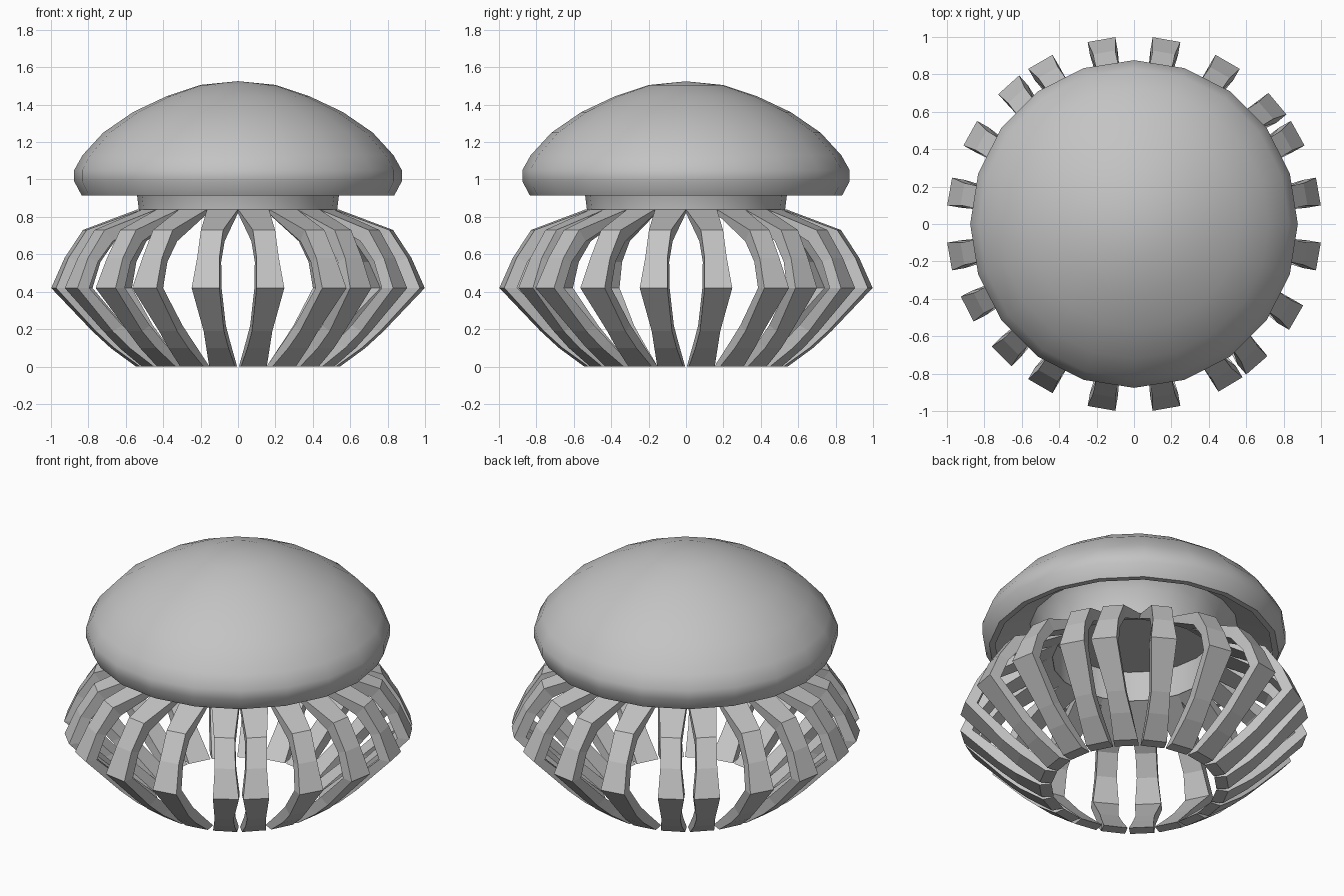
import bpy
import bmesh
from math import sin, cos, pi, radians
from mathutils import Vector

SIDES = 20

if "Cube" in bpy.data.objects:
    bpy.data.objects.remove(bpy.data.objects["Cube"], do_unlink=True)

grey = bpy.data.materials.new("plain grey")
grey.use_nodes = True
grey.diffuse_color = (0.55, 0.55, 0.55, 1)
grey.node_tree.nodes["Principled BSDF"].inputs["Base Color"].default_value = grey.diffuse_color


def finish(bm, name, smooth_angle=None):
    bmesh.ops.recalc_face_normals(bm, faces=bm.faces)
    mesh = bpy.data.meshes.new(name)
    bm.to_mesh(mesh)
    bm.free()
    mesh.materials.append(grey)
    obj = bpy.data.objects.new(name, mesh)
    bpy.context.collection.objects.link(obj)
    if smooth_angle:
        bpy.ops.object.select_all(action="DESELECT")
        obj.select_set(True)
        bpy.context.view_layer.objects.active = obj
        bpy.ops.object.shade_smooth_by_angle(angle=radians(smooth_angle))
    return obj


def lathe(name, profile, smooth_angle):
    bm = bmesh.new()
    verts = [bm.verts.new((r, 0, z)) for r, z in profile]
    edges = [bm.edges.new(pair) for pair in zip(verts, verts[1:])]
    bmesh.ops.spin(bm, geom=verts + edges, cent=(0, 0, 0), axis=(0, 0, 1),
                   angle=2 * pi, steps=SIDES, use_merge=False)
    bmesh.ops.remove_doubles(bm, verts=bm.verts, dist=0.0005)
    return finish(bm, name, smooth_angle)


# Domed bell: outer skin, thin rim, recessed underside and hollow neck
lathe("bell", [
    (0, 1.525), (0.2, 1.505), (0.38, 1.445), (0.56, 1.36), (0.72, 1.25),
    (0.83, 1.13), (0.875, 1.05), (0.875, 0.99), (0.835, 0.915),
    (0.80, 0.915), (0.82, 1.0), (0.6, 1.06), (0.55, 1.0), (0.53, 0.84),
    (0.47, 0.84), (0.47, 1.03), (0, 1.03)], 40)

# Tentacle stations: outer radius, outer z, inner radius, inner z, width
STATIONS = [
    (0.53, 0.84, 0.47, 0.84, 0.167), (0.83, 0.73, 0.78, 0.67, 0.12),
    (0.93, 0.58, 0.87, 0.56, 0.12), (1.0, 0.42, 0.93, 0.42, 0.15),
    (0.78, 0.19, 0.72, 0.22, 0.11), (0.68, 0.1, 0.62, 0.13, 0.12),
    (0.54, 0, 0.47, 0, 0.14)]


def tentacle(name, root_angle, bulge_angle):
    bm = bmesh.new()
    rings = []
    for r_out, z_out, r_in, z_in, width in STATIONS:
        blend = max(0, (r_out - 0.53) / 0.47)
        a = radians(root_angle + (bulge_angle - root_angle) * blend)
        outward = Vector((sin(a), cos(a), 0))
        across = Vector((cos(a), -sin(a), 0)) * width / 2
        rings.append([
            bm.verts.new(outward * r + across * side + Vector((0, 0, z)))
            for r, z, side in ((r_out, z_out, -1), (r_out, z_out, 1),
                               (r_in, z_in, 1), (r_in, z_in, -1))])
    for upper, lower in zip(rings, rings[1:]):
        for i in range(4):
            j = (i + 1) % 4
            bm.faces.new((upper[i], upper[j], lower[j], lower[i]))
    bm.faces.new(rings[0])
    bm.faces.new(rings[-1])
    finish(bm, name)


# Twenty tentacles, one per side of the neck, drifting slightly as they bulge
BULGE_ANGLES = [10, 30, 50, 61, 80, 100, 120, 139, 149, 170,
                190, 210, 225, 243, 260, 280, 299, 318, 330, 350]
for k, bulge in enumerate(BULGE_ANGLES):
    tentacle(f"tentacle_{k + 1}", (k + 0.5) * 360 / SIDES, bulge)
